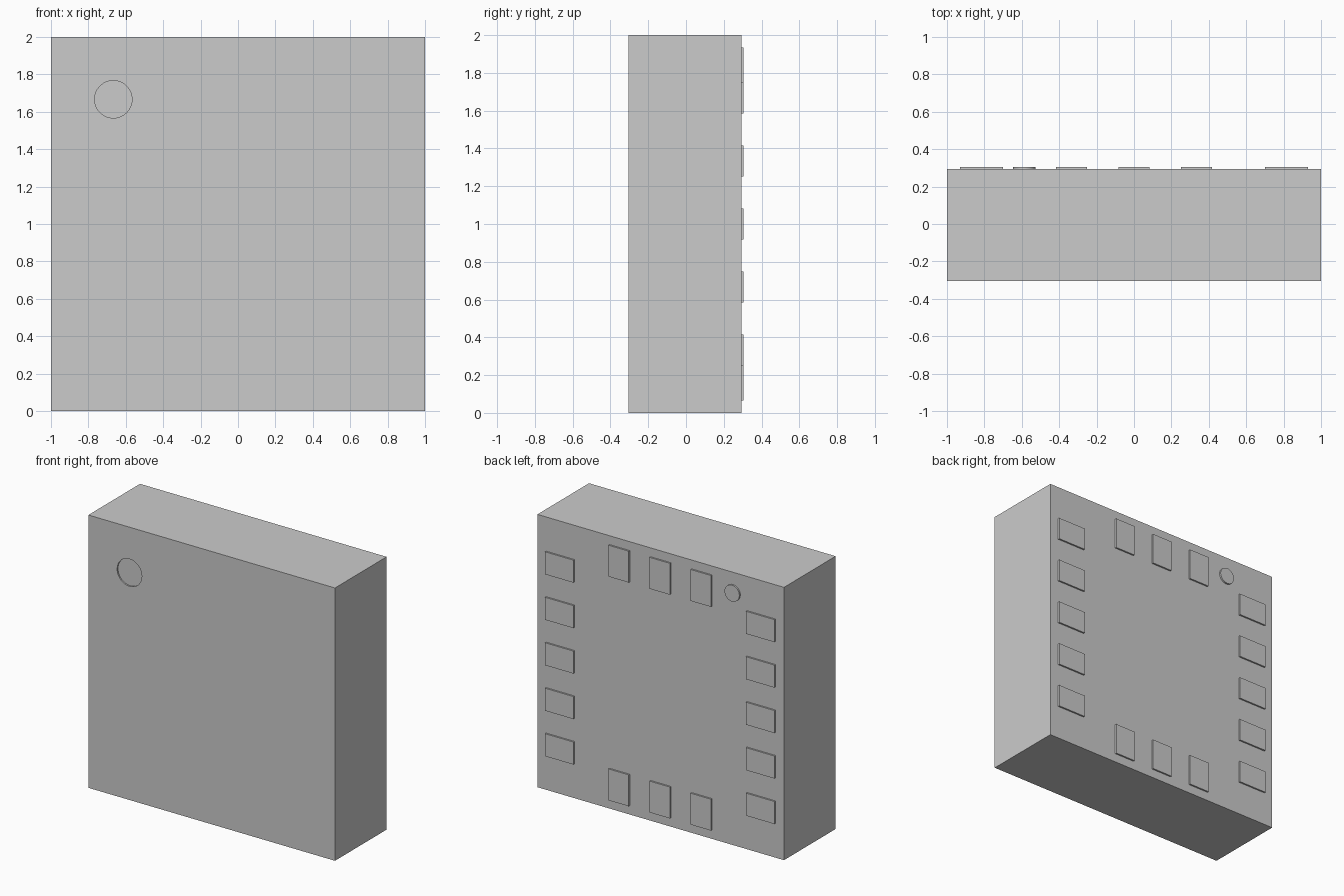
import bpy
import math

default = bpy.data.objects.get("Cube")
if default:
    bpy.data.objects.remove(default, do_unlink=True)

FRONT, BACK, PAD_TOP = -0.305, 0.293, 0.305
PITCH = 1 / 3
PAD_LONG, PAD_SHORT = 0.23, 0.165
EDGE = 0.815  # distance of the pad rows from the centre


def box(name, x, z, width, height, y0, y1):
    bpy.ops.mesh.primitive_cube_add(size=1, location=(x, (y0 + y1) / 2, z))
    ob = bpy.context.object
    ob.name = name
    ob.scale = (width, y1 - y0, height)
    bpy.ops.object.transform_apply(location=False, rotation=False, scale=True)
    return ob


def disc(name, x, z, radius, y0, y1):
    bpy.ops.mesh.primitive_cylinder_add(
        vertices=48, radius=radius, depth=y1 - y0,
        location=(x, (y0 + y1) / 2, z), rotation=(math.pi / 2, 0, 0))
    ob = bpy.context.object
    ob.name = name
    bpy.ops.object.shade_smooth_by_angle()
    return ob


# Package body with a shallow round dimple on the front
body = box("package_body", 0, 1, 2, 2, FRONT, BACK)
cutter = disc("dimple_cutter", -2 * PITCH, 1 + 2 * PITCH, 0.1, FRONT - 0.1, FRONT + 0.01)
dimple = body.modifiers.new("dimple", "BOOLEAN")
dimple.operation = "DIFFERENCE"
dimple.solver = "EXACT"
dimple.object = cutter
bpy.context.view_layer.objects.active = body
bpy.ops.object.modifier_apply(modifier=dimple.name)
bpy.data.objects.remove(cutter, do_unlink=True)

# Contact pads: five on each side, three along the top and bottom
for sign, side, end in ((1, "left", "top"), (-1, "right", "bottom")):
    for i in range(-2, 3):
        box(f"{side}_pad_{i + 3}", sign * EDGE, 1 + i * PITCH,
            PAD_LONG, PAD_SHORT, BACK, PAD_TOP)
    for i in range(-1, 2):
        box(f"{end}_pad_{i + 2}", i * PITCH, 1 + sign * EDGE + sign * 0.005,
            PAD_SHORT, PAD_LONG, BACK, PAD_TOP)

# Round orientation marker on the back
disc("orientation_marker", -0.586, 1.85, 0.06, BACK, PAD_TOP)
